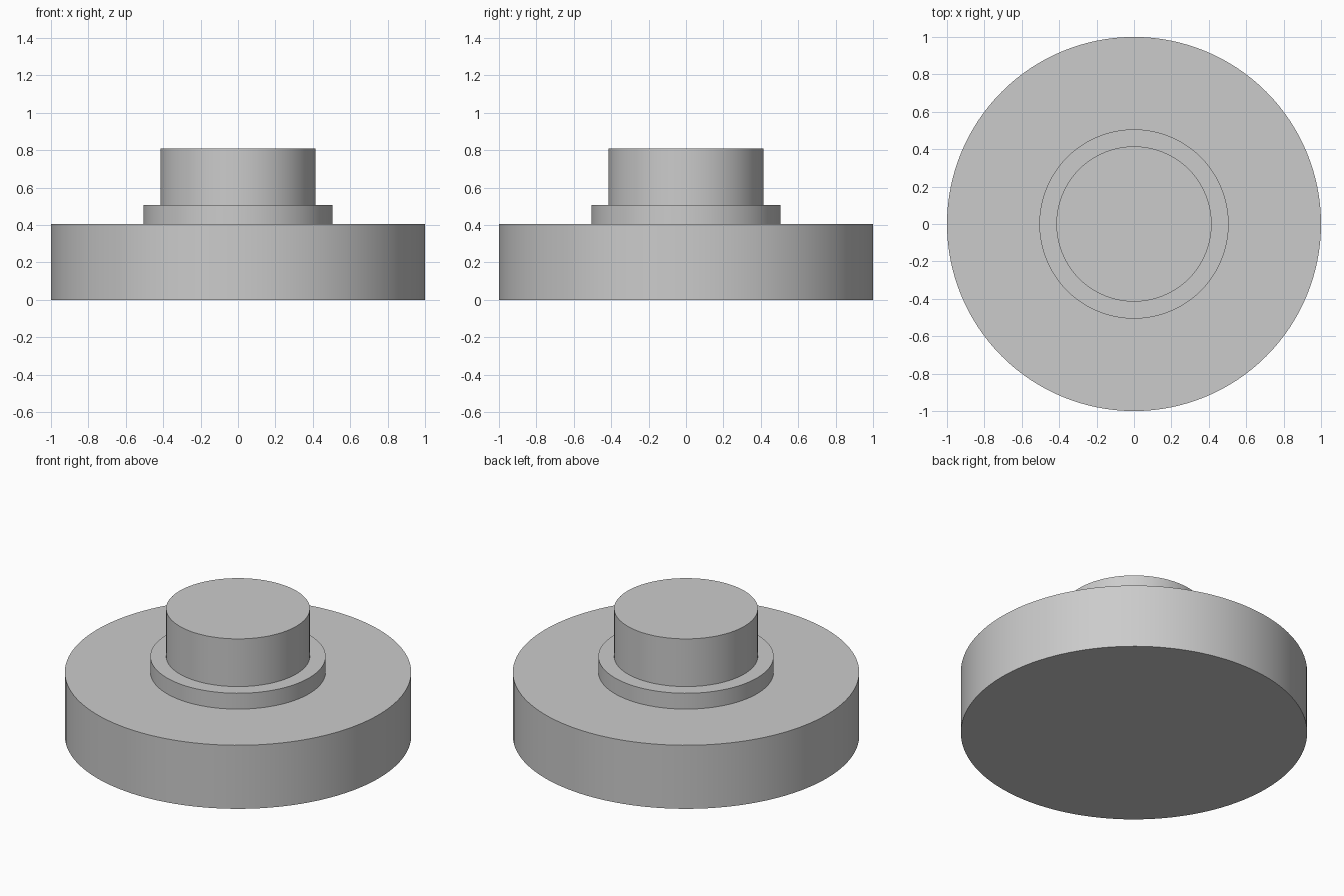
import bpy
import bmesh
from math import cos, sin, tau, radians

cube = bpy.data.objects.get("Cube")
if cube:
    bpy.data.objects.remove(cube, do_unlink=True)

SEGMENTS = 128

# Single plain grey finish
grey = bpy.data.materials.new("plain grey")
grey.use_nodes = True
colour = (0.6, 0.6, 0.6, 1.0)
grey.diffuse_color = colour
grey.node_tree.nodes["Principled BSDF"].inputs["Base Color"].default_value = colour


def turned_solid(name, profile):
    """Closed solid of revolution from (radius, height) steps, bottom to top."""
    bm = bmesh.new()
    rings = [[bm.verts.new((r * cos(tau * i / SEGMENTS), r * sin(tau * i / SEGMENTS), z))
              for i in range(SEGMENTS)] for r, z in profile]
    for low, high in zip(rings, rings[1:]):
        for i in range(SEGMENTS):
            j = (i + 1) % SEGMENTS
            bm.faces.new((low[i], low[j], high[j], high[i]))
    bm.faces.new(rings[0][::-1])
    bm.faces.new(rings[-1])
    mesh = bpy.data.meshes.new(name)
    bm.to_mesh(mesh)
    bm.free()
    mesh.materials.append(grey)
    obj = bpy.data.objects.new(name, mesh)
    bpy.context.collection.objects.link(obj)
    return obj


# Wide base disc, thin collar and central boss turned as one piece
stepped_disc = turned_solid("stepped_disc", [
    (1.0, 0.0), (1.0, 0.405),
    (0.506, 0.405), (0.506, 0.506),
    (0.415, 0.506), (0.415, 0.81),
])

# Smooth round walls with crisp step edges
bpy.ops.object.select_all(action="DESELECT")
stepped_disc.select_set(True)
bpy.context.view_layer.objects.active = stepped_disc
bpy.ops.object.shade_smooth_by_angle(angle=radians(30))
